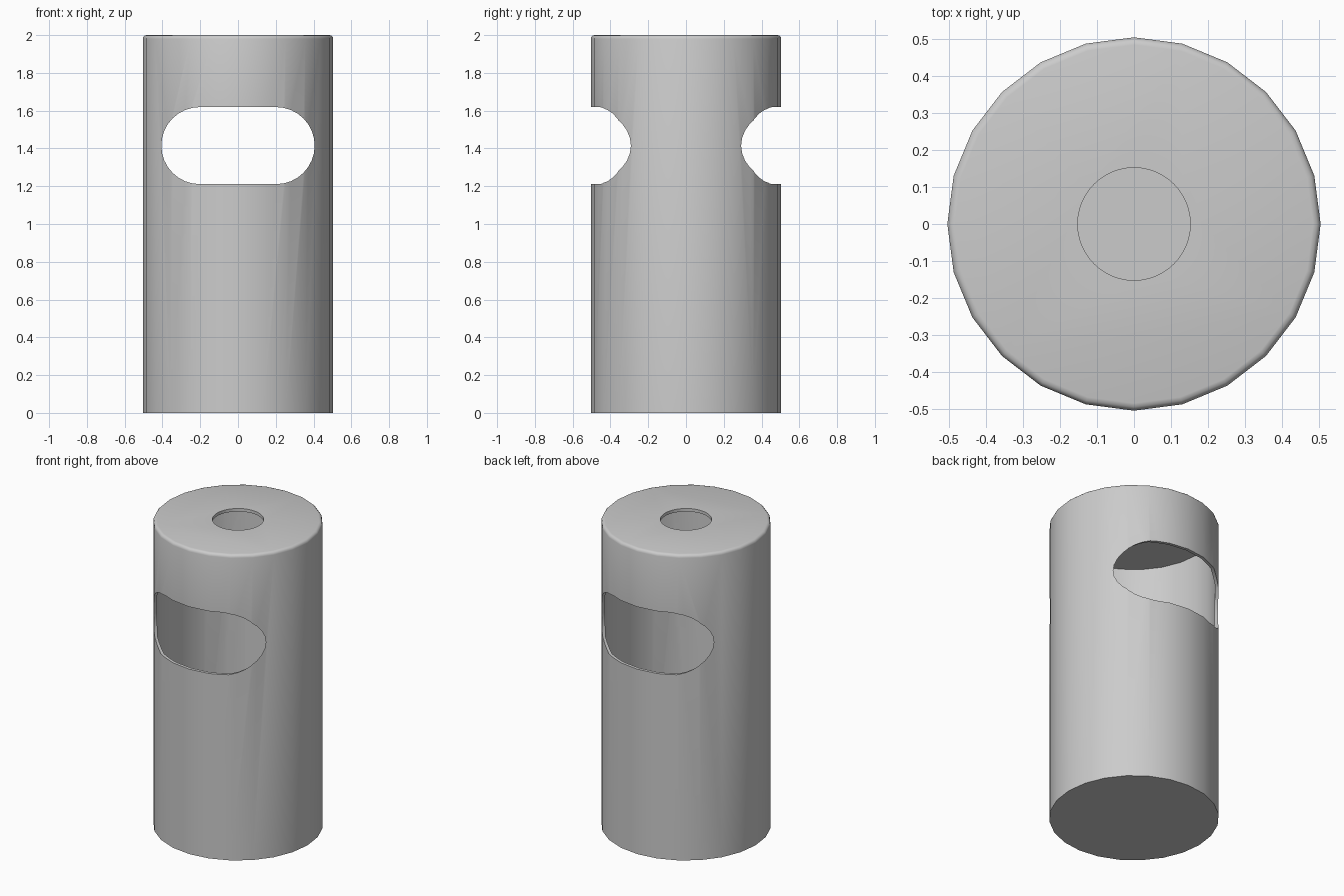
import bpy, bmesh, math

if "Cube" in bpy.data.objects:
    bpy.data.objects.remove(bpy.data.objects["Cube"])

R, H, WALL = 0.504, 2.0, 0.02
SIDES = 24

grey = bpy.data.materials.new("light_grey")
grey.diffuse_color = (0.6, 0.6, 0.6, 1)
grey.use_nodes = True
grey.node_tree.nodes["Principled BSDF"].inputs["Base Color"].default_value = grey.diffuse_color


def make(name, bm):
    bmesh.ops.recalc_face_normals(bm, faces=bm.faces[:])
    me = bpy.data.meshes.new(name)
    bm.to_mesh(me)
    bm.free()
    me.materials.append(grey)
    ob = bpy.data.objects.new(name, me)
    bpy.context.collection.objects.link(ob)
    return ob


def prism(name, outline, offset):
    """Extrude a closed outline of 3D points along offset."""
    bm = bmesh.new()
    face = bm.faces.new([bm.verts.new(p) for p in outline])
    new = bmesh.ops.extrude_face_region(bm, geom=[face])["geom"]
    bmesh.ops.translate(bm, vec=offset,
                        verts=[v for v in new if isinstance(v, bmesh.types.BMVert)])
    return make(name, bm)


def ring(r, z, n):
    return [(r * math.sin(2 * math.pi * i / n), r * math.cos(2 * math.pi * i / n), z)
            for i in range(n)]


# Closed cylinder with a rounded top rim
body = prism("hollow_cylinder", ring(R, 0, SIDES), (0, 0, H))
bm = bmesh.new()
bm.from_mesh(body.data)
rim = [e for e in bm.edges if all(v.co.z > H - 0.01 for v in e.verts)]
bmesh.ops.bevel(bm, geom=rim, offset=0.02, segments=3, profile=0.5, affect='EDGES')
bm.to_mesh(body.data)
bm.free()

# Cavity, round top hole and long slot through front and back
cavity = prism("cavity_cutter", ring(R - WALL, WALL, SIDES), (0, 0, H - 2 * WALL))
hole = prism("top_hole_cutter", ring(0.152, H - 0.2, 48), (0, 0, 0.4))
slot_r, slot_x, slot_z, n = 0.204, 0.202, 1.415, 16
outline = []
for side in (1, -1):
    for i in range(n + 1):
        a = math.pi * i / n
        outline.append((side * (slot_x + slot_r * math.sin(a)), -1,
                        slot_z + side * slot_r * math.cos(a)))
slot = prism("slot_cutter", outline, (0, 2, 0))

for cutter in (cavity, hole, slot):
    mod = body.modifiers.new(cutter.name, 'BOOLEAN')
    mod.operation = 'DIFFERENCE'
    mod.solver = 'EXACT'
    mod.object = cutter
bpy.context.view_layer.objects.active = body
body.select_set(True)
for mod in list(body.modifiers):
    bpy.ops.object.modifier_apply(modifier=mod.name)
for cutter in (cavity, hole, slot):
    bpy.data.objects.remove(cutter)

# Soft facets, crisp cut edges
bpy.ops.object.shade_smooth_by_angle(angle=math.radians(32))
